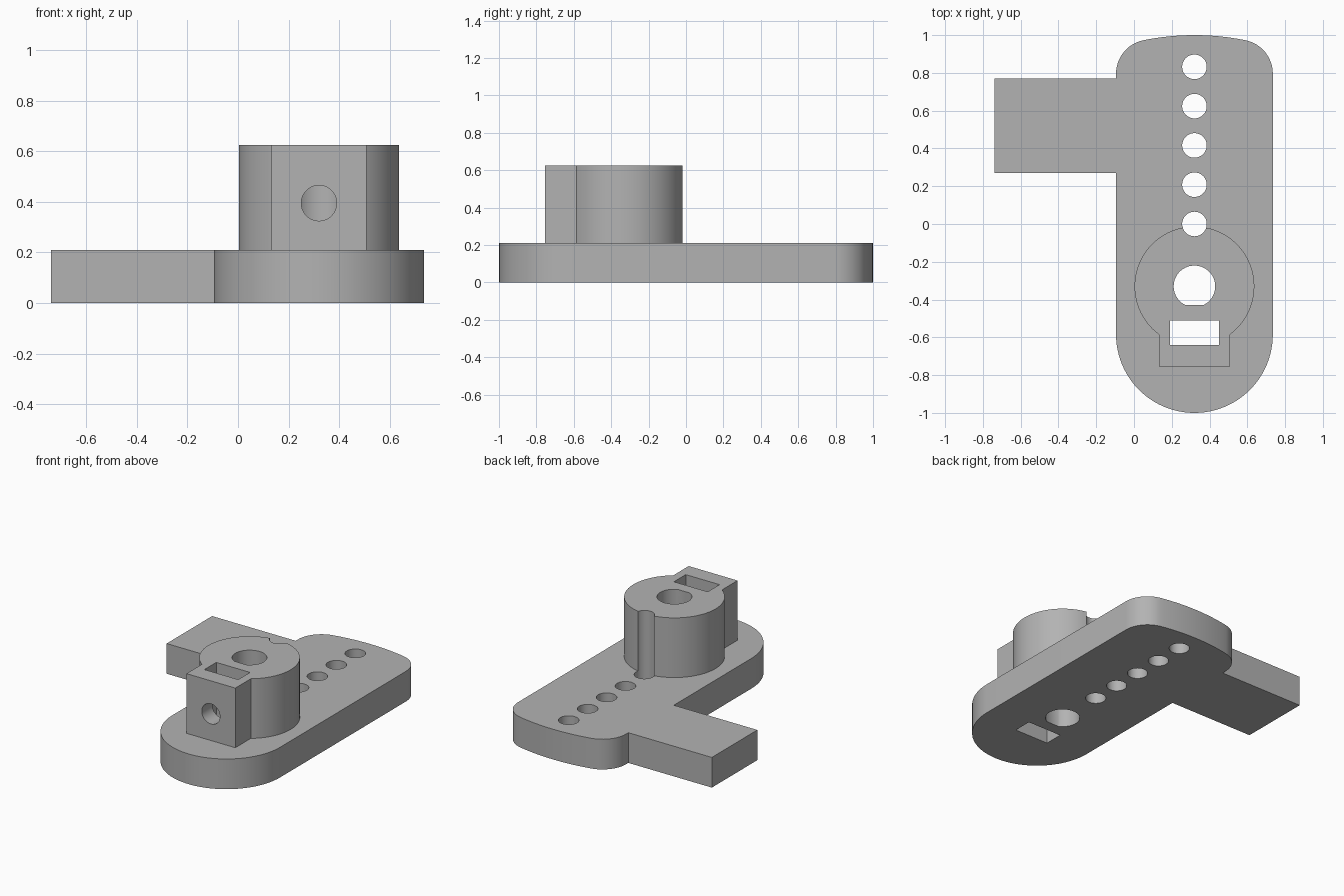
import bpy, bmesh, math

cube = bpy.data.objects.get("Cube")
if cube:
    bpy.data.objects.remove(cube, do_unlink=True)

grey = bpy.data.materials.new("plain grey")
grey.use_nodes = True
tone = (0.45, 0.45, 0.45, 1)
grey.diffuse_color = tone
grey.node_tree.nodes["Principled BSDF"].inputs["Base Color"].default_value = tone

CX = 0.32          # shared axis of plate, hub and holes
HUB_Y = -0.33
PLATE_Z, TOP_Z = 0.21, 0.625
HALF_W = 0.415


def arc(cx, cy, r, start, end, n):
    return [(cx + r * math.cos(math.radians(start + (end - start) * i / n)),
             cy + r * math.sin(math.radians(start + (end - start) * i / n)))
            for i in range(n + 1)]


def circle(cx, cy, r, n=64):
    return arc(cx, cy, r, 0, 360, n)[:-1]


def rect(x0, x1, y0, y1):
    return [(x0, y0), (x1, y0), (x1, y1), (x0, y1)]


def prism(name, outline, z0, z1):
    bm = bmesh.new()
    face = bm.faces.new([bm.verts.new((x, y, z0)) for x, y in outline])
    ext = bmesh.ops.extrude_face_region(bm, geom=[face])
    moved = [g for g in ext["geom"] if isinstance(g, bmesh.types.BMVert)]
    bmesh.ops.translate(bm, verts=moved, vec=(0, 0, z1 - z0))
    bmesh.ops.recalc_face_normals(bm, faces=bm.faces)
    mesh = bpy.data.meshes.new(name)
    bm.to_mesh(mesh)
    bm.free()
    mesh.materials.append(grey)
    obj = bpy.data.objects.new(name, mesh)
    bpy.context.collection.objects.link(obj)
    return obj


def combine(target, other, operation):
    mod = target.modifiers.new(operation.lower(), 'BOOLEAN')
    mod.operation, mod.solver, mod.object = operation, 'EXACT', other
    bpy.context.view_layer.objects.active = target
    bpy.ops.object.modifier_apply(modifier=mod.name)
    bpy.data.objects.remove(other, do_unlink=True)


# Plate: round front, bowed back edge with rounded corners
CORNER = 0.18
bow_r = 1.35
half_angle = math.degrees(math.asin((HALF_W - CORNER) / (bow_r - CORNER)))
bow_y = 1.0 - bow_r
corner_y = bow_y + (bow_r - CORNER) * math.cos(math.radians(half_angle))
outline = arc(CX, HUB_Y - 0.255, HALF_W, 180, 360, 48)
outline += arc(CX + HALF_W - CORNER, corner_y, CORNER, 0, 90 - half_angle, 12)
outline += arc(CX, bow_y, bow_r, 90 - half_angle, 90 + half_angle, 16)[1:-1]
outline += arc(CX - HALF_W + CORNER, corner_y, CORNER, 90 + half_angle, 180, 12)
body = prism("mounting_arm", outline, 0, PLATE_Z)

# Side tab
combine(body, prism("side_tab", rect(-0.738, 0.1, 0.27, 0.77), 0, PLATE_Z), 'UNION')

# Hub with its square clamp block
hub = prism("hub", circle(CX, HUB_Y, 0.317, 96), 0.1, TOP_Z)
combine(hub, prism("clamp_block", rect(0.132, 0.508, -0.755, HUB_Y), 0.1, TOP_Z), 'UNION')
combine(body, hub, 'UNION')

# Row of holes; the nearest one also grooves the hub
for i in range(5):
    hole = prism("row_hole", circle(CX, 0.208 * i, 0.065, 48), -0.1, 0.8)
    combine(body, hole, 'DIFFERENCE')

# D-shaped shaft bore
flat = math.degrees(math.asin(0.1 / 0.11))
bore = prism("shaft_bore", arc(CX, HUB_Y, 0.11, -flat, 180 + flat, 56), -0.1, 0.8)
combine(body, bore, 'DIFFERENCE')

# Nut slot
combine(body, prism("nut_slot", rect(0.19, 0.45, -0.64, -0.51), -0.1, 0.8), 'DIFFERENCE')

# Screw hole from the front face into the bore
screw = prism("screw_hole", circle(0, 0, 0.07, 48), 0, 0.47)
screw.rotation_euler = (math.radians(90), 0, 0)
screw.location = (CX, -0.38, 0.395)
bpy.context.view_layer.update()
combine(body, screw, 'DIFFERENCE')

bpy.ops.object.select_all(action='DESELECT')
body.select_set(True)
bpy.context.view_layer.objects.active = body
bpy.ops.object.shade_smooth_by_angle(angle=math.radians(30))
